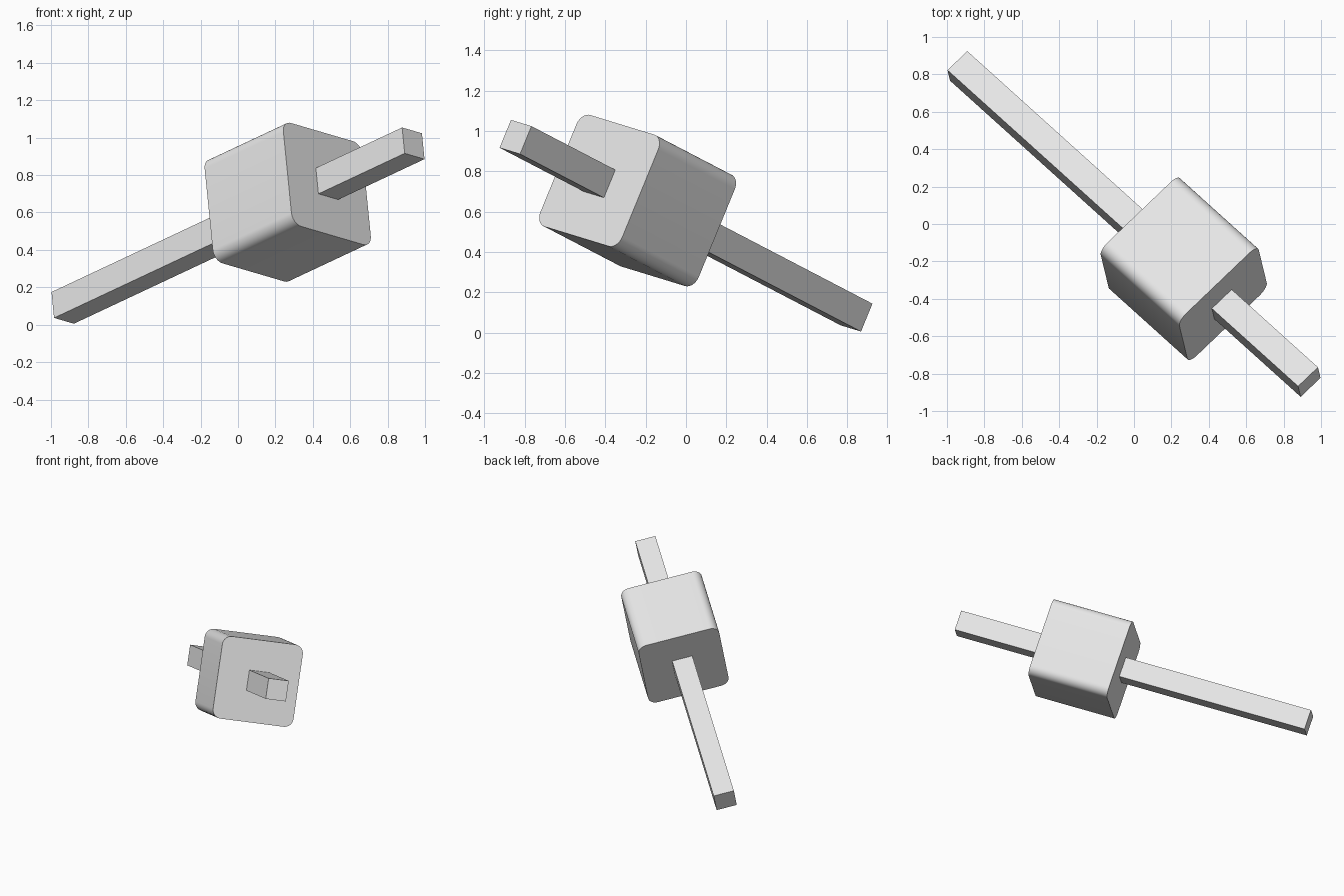
import bpy, bmesh, math
from mathutils import Matrix, Vector

old = bpy.data.objects.get("Cube")
if old:
    bpy.data.objects.remove(old, do_unlink=True)

grey = bpy.data.materials.new("light_grey")
grey.use_nodes = True
colour = (0.8, 0.8, 0.8, 1)
grey.diffuse_color = colour
grey.node_tree.nodes["Principled BSDF"].inputs["Base Color"].default_value = colour

# Shared tilted frame: local z runs along the handle
along = Vector((0.701, -0.632, 0.329)).normalized()
side = Vector((0.71, 0.672, -0.205))
side = (side - along * side.dot(along)).normalized()
up = along.cross(side)
tilt = Matrix((side, up, along)).transposed().to_4x4()
middle = Vector((0, 0, 0.53))


def bar(name, width, length, offset, radius=0):
    """Square bar along the handle axis, with optional rounded long edges."""
    bm = bmesh.new()
    bmesh.ops.create_cube(bm, size=1)
    bmesh.ops.scale(bm, vec=(width, width, length), verts=bm.verts)
    if radius:
        long_edges = [e for e in bm.edges
                      if abs(e.verts[0].co.z - e.verts[1].co.z) > length / 2]
        bmesh.ops.bevel(bm, geom=long_edges, offset=radius, segments=8,
                        profile=0.5, affect='EDGES')
    mesh = bpy.data.meshes.new(name)
    bm.to_mesh(mesh)
    bm.free()
    mesh.materials.append(grey)
    obj = bpy.data.objects.new(name, mesh)
    bpy.context.collection.objects.link(obj)
    obj.matrix_world = Matrix.Translation(middle + along * offset) @ tilt
    bpy.ops.object.select_all(action='DESELECT')
    obj.select_set(True)
    bpy.context.view_layer.objects.active = obj
    bpy.ops.object.shade_smooth_by_angle(angle=math.radians(30))
    return obj


# Long handle passing right through the block
bar("handle", 0.15, 2.673, 0)
# Rounded block threaded on the handle
bar("block", 0.6, 0.6, 0.379, radius=0.065)
